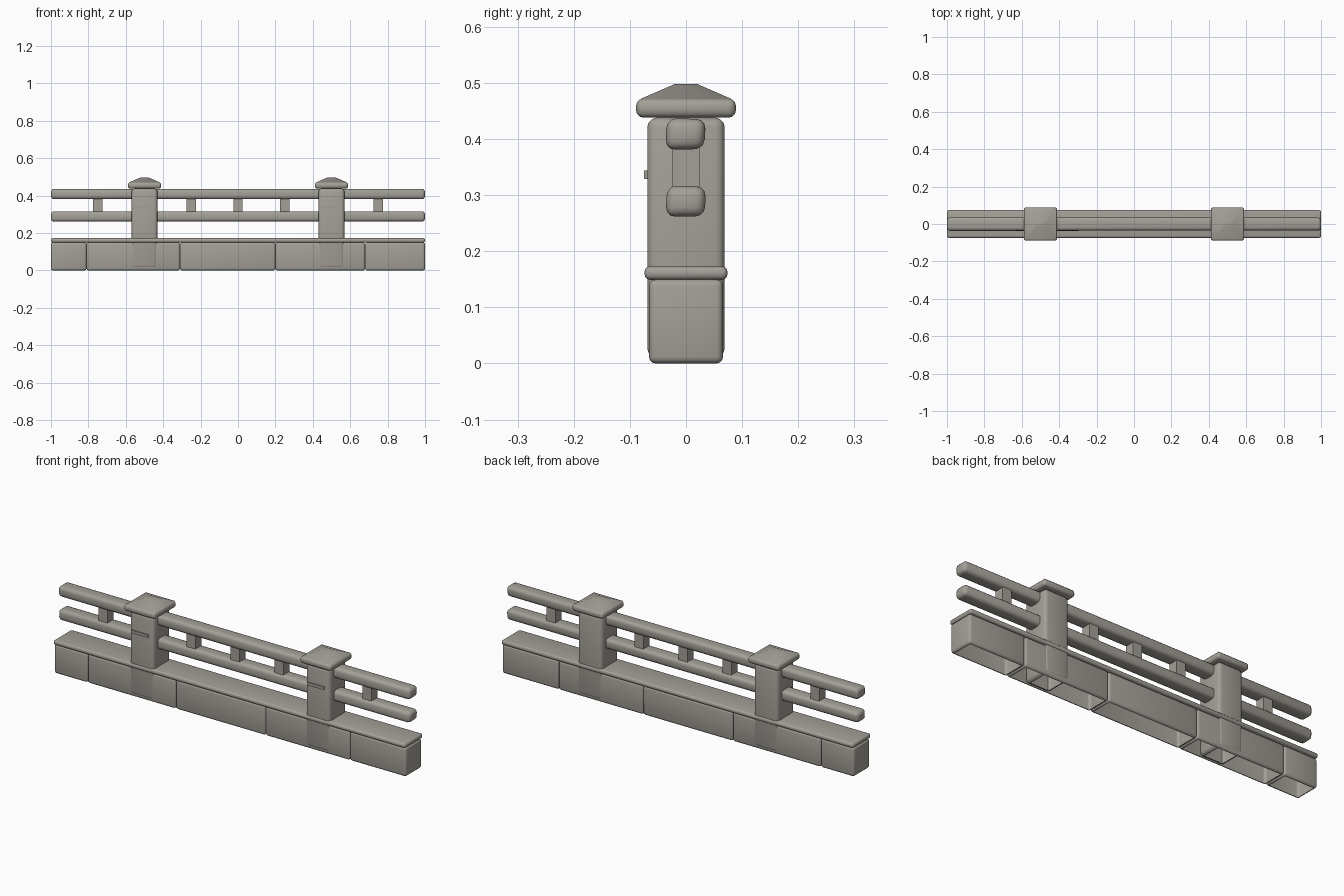
import bpy, bmesh, random
from math import radians
from mathutils import Vector

random.seed(4)

cube = bpy.data.objects.get("Cube")
if cube:
    bpy.data.objects.remove(cube, do_unlink=True)

stone = bpy.data.materials.new("warm grey stone")
stone.use_nodes = True
colour = (0.37, 0.35, 0.315, 1)
stone.diffuse_color = colour
stone.node_tree.nodes["Principled BSDF"].inputs["Base Color"].default_value = colour


def finish(name, bm):
    mesh = bpy.data.meshes.new(name)
    bm.to_mesh(mesh)
    bm.free()
    mesh.materials.append(stone)
    obj = bpy.data.objects.new(name, mesh)
    bpy.context.collection.objects.link(obj)
    bpy.ops.object.select_all(action='DESELECT')
    obj.select_set(True)
    bpy.context.view_layer.objects.active = obj
    bpy.ops.object.shade_smooth_by_angle(angle=radians(35))
    return obj


def box(name, low, high, bevel=0.0, jitter=0.0, open_base=False, segments=3):
    """Rounded box between two corners, optionally uneven or without its base."""
    low, high = Vector(low), Vector(high)
    bm = bmesh.new()
    bmesh.ops.create_cube(bm, size=1)
    for v in bm.verts:
        v.co = (low + high) / 2 + v.co * (high - low)
        v.co.y += random.uniform(-jitter, jitter)
        v.co.z += random.uniform(-jitter, jitter)
    if bevel:
        bmesh.ops.bevel(bm, geom=bm.edges[:], offset=bevel, segments=segments,
                        profile=0.5, affect='EDGES', clamp_overlap=True)
    if open_base:
        bm.normal_update()
        base = [f for f in bm.faces if f.normal.z < -0.99]
        bmesh.ops.delete(bm, geom=base, context='FACES')
    return finish(name, bm)


def pyramid(name, x, bottom, top, wide, narrow):
    """Low four-sided point with a small flat top."""
    bm = bmesh.new()
    bmesh.ops.create_cube(bm, size=2)
    for v in bm.verts:
        half = narrow if v.co.z > 0 else wide
        v.co = (x + v.co.x * half, v.co.y * half, top if v.co.z > 0 else bottom)
    return finish(name, bm)


# Base course of hollow blocks
joints = [-1, -0.81, -0.31, 0.2, 0.68, 1]
for i, (a, b) in enumerate(zip(joints, joints[1:])):
    box(f"base_block_{i + 1}", (a, -0.066, 0), (b, 0.066, 0.15), 0.012, open_base=True)

# Coping slab over the blocks
box("coping_slab", (-1, -0.074, 0.149), (1, 0.074, 0.173), 0.01)

# Posts with caps and a small ledge on the front
for side, x in (("right", -0.5), ("left", 0.5)):
    box(f"{side}_post", (x - 0.069, -0.069, 0.01), (x + 0.069, 0.069, 0.438), 0.017,
        open_base=True)
    box(f"{side}_post_cap", (x - 0.089, -0.089, 0.438), (x + 0.089, 0.089, 0.472), 0.013)
    pyramid(f"{side}_post_cap_point", x, 0.471, 0.498, 0.082, 0.02)
    box(f"{side}_post_ledge", (x - 0.055, -0.075, 0.329), (x + 0.04, -0.06, 0.344))

# Slightly uneven rails
for name, z in (("upper_rail", 0.409), ("lower_rail", 0.289)):
    box(name, (-1, -0.035, z - 0.028), (1, 0.034, z + 0.028), 0.017, jitter=0.002)

# Short struts between the rails
for i, x in enumerate((-0.75, -0.25, 0, 0.25, 0.75)):
    box(f"strut_{i + 1}", (x - 0.025, -0.024, 0.3), (x + 0.025, 0.024, 0.4))
